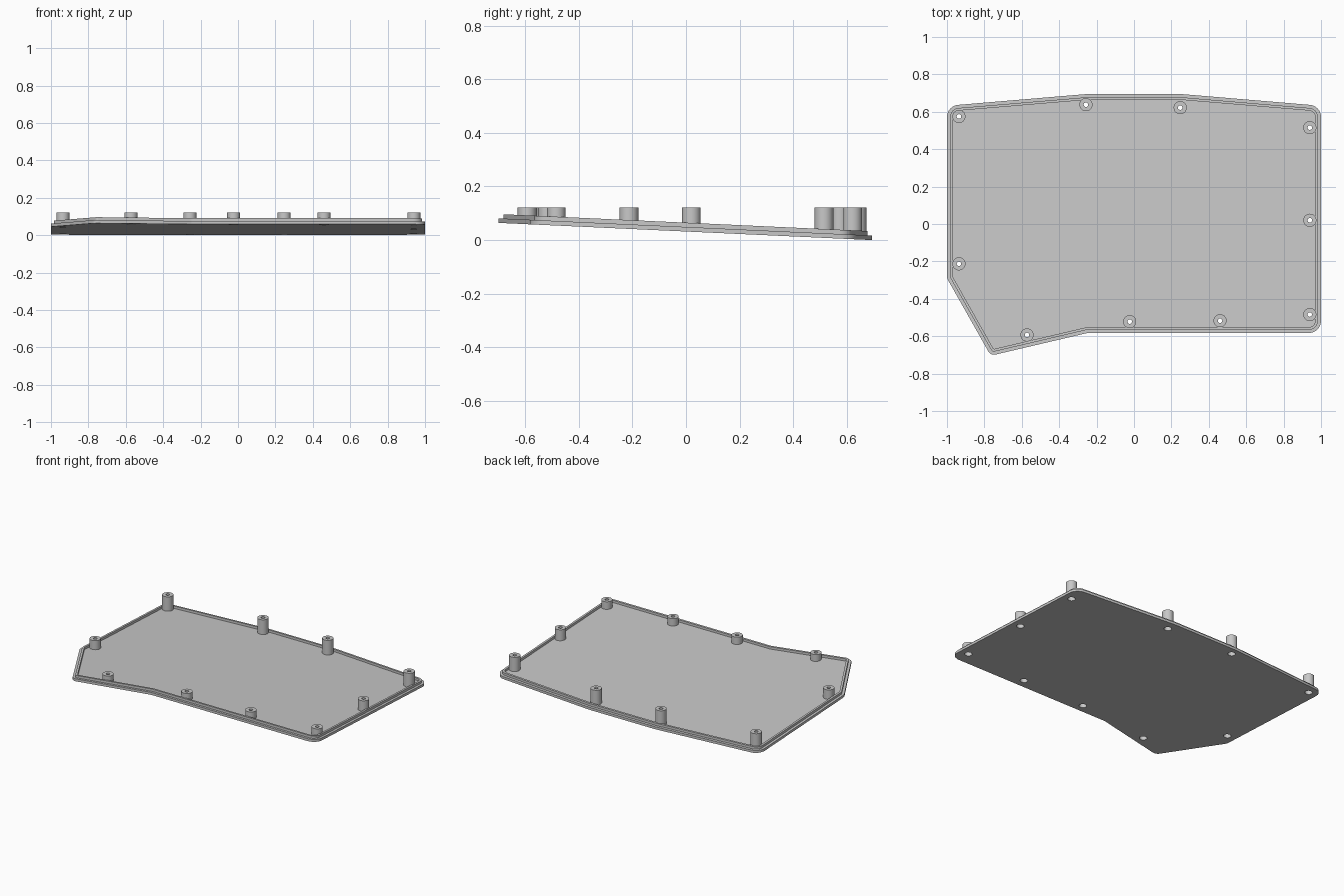
import bpy, bmesh, math
from mathutils import Vector

cube = bpy.data.objects.get("Cube")
if cube:
    bpy.data.objects.remove(cube)

grey = bpy.data.materials.new("light grey plastic")
grey.use_nodes = True
colour = (0.58, 0.58, 0.58, 1)
grey.diffuse_color = colour
grey.node_tree.nodes["Principled BSDF"].inputs["Base Color"].default_value = colour

BACK, SLOPE = 0.695, 0.046
STEP, LIP = 0.017, 0.033          # heights above the tilted underside
POST_TOP, BORE_TOP = 0.122, 0.095
POST_R, BORE_R, HOLE_R = 0.035, 0.024, 0.012

# Outline corners, counter-clockwise: x, y, corner radius
OUTLINE = [(-1, -0.29, 0.06), (-0.766, -0.704, 0.035), (-0.25, -0.583, 0.05),
           (1, -0.583, 0.065), (1, 0.632, 0.065), (0.25, 0.695, 0.05),
           (-0.25, 0.695, 0.05), (-1, 0.632, 0.065)]
POSTS = [(-0.936, 0.575), (-0.257, 0.638), (0.247, 0.622), (0.94, 0.515),
         (0.94, 0.02), (0.94, -0.484), (0.46, -0.517), (-0.023, -0.522),
         (-0.572, -0.593), (-0.936, -0.213)]


def underside(y):
    return SLOPE * (BACK - y)


def make_object(name, bm):
    bmesh.ops.recalc_face_normals(bm, faces=bm.faces[:])
    mesh = bpy.data.meshes.new(name)
    bm.to_mesh(mesh)
    bm.free()
    mesh.materials.append(grey)
    ob = bpy.data.objects.new(name, mesh)
    bpy.context.collection.objects.link(ob)
    return ob


def smooth(ob):
    bpy.ops.object.select_all(action='DESELECT')
    ob.select_set(True)
    bpy.context.view_layer.objects.active = ob
    bpy.ops.object.shade_smooth_by_angle(angle=math.radians(30))


def rounded_outline(inset, steps=6):
    """Outline moved inwards by inset, with rounded corners."""
    points = []
    for i, (x, y, r) in enumerate(OUTLINE):
        p = Vector((x, y))
        a = (p - Vector(OUTLINE[i - 1][:2])).normalized()
        b = (Vector(OUTLINE[(i + 1) % len(OUTLINE)][:2]) - p).normalized()
        na, nb = Vector((-a.y, a.x)), Vector((-b.y, b.x))
        miter = (na + nb) / (1 + na.dot(nb))
        turn = a.x * b.y - a.y * b.x
        side = 1 if turn > 0 else -1
        radius = max(r - side * inset, 0.008)
        centre = p + miter * (inset + side * radius)
        angle = math.asin(max(-1, min(1, turn)))
        if a.dot(b) < 0:
            angle = side * math.pi - angle
        start = math.atan2(-side * na.y, -side * na.x)
        for k in range(steps + 1):
            t = start + angle * k / steps
            points.append(centre + radius * Vector((math.cos(t), math.sin(t))))
    return points


# Base plate: stepped rim around a recessed floor
bm = bmesh.new()
rings = []
for inset, height in [(0, 0), (0, STEP), (0.017, STEP), (0.017, LIP),
                      (0.031, LIP), (0.031, STEP)]:
    rings.append([bm.verts.new((p.x, p.y, underside(p.y) + height))
                  for p in rounded_outline(inset)])
for low, high in zip(rings, rings[1:]):
    for i in range(len(low)):
        bm.faces.new((low[i - 1], low[i], high[i], high[i - 1]))
bm.faces.new(rings[0][::-1])
bm.faces.new(rings[-1])
plate = make_object("base_plate", bm)

# Screw head openings through the plate
bm = bmesh.new()
for x, y in POSTS:
    made = bmesh.ops.create_cone(bm, cap_ends=True, segments=32, radius1=BORE_R,
                                 radius2=BORE_R, depth=0.2)
    bmesh.ops.translate(bm, verts=made["verts"], vec=(x, y, underside(y)))
cutter = make_object("screw_hole_cutter", bm)
cutter.hide_render = True
cut = plate.modifiers.new("screw_holes", 'BOOLEAN')
cut.operation, cut.solver, cut.object = 'DIFFERENCE', 'EXACT', cutter
bpy.context.view_layer.objects.active = plate
bpy.ops.object.modifier_apply(modifier=cut.name)
bpy.data.objects.remove(cutter)
smooth(plate)


# Upright screw posts: hollow, with a wide bore below and a narrow hole on top
def screw_post(name, x, y, sides=32):
    foot = underside(y) + 0.01
    profile = [(POST_R, foot), (POST_R, POST_TOP), (HOLE_R, POST_TOP),
               (HOLE_R, BORE_TOP), (BORE_R, BORE_TOP), (BORE_R, foot)]
    bm = bmesh.new()
    loops = [[bm.verts.new((x + r * math.cos(k * math.tau / sides),
                            y + r * math.sin(k * math.tau / sides), z))
              for k in range(sides)] for r, z in profile]
    for j, loop in enumerate(loops):
        before = loops[j - 1]
        for k in range(sides):
            bm.faces.new((before[k - 1], before[k], loop[k], loop[k - 1]))
    smooth(make_object(name, bm))


for n, (x, y) in enumerate(POSTS, 1):
    screw_post(f"screw_post_{n}", x, y)
